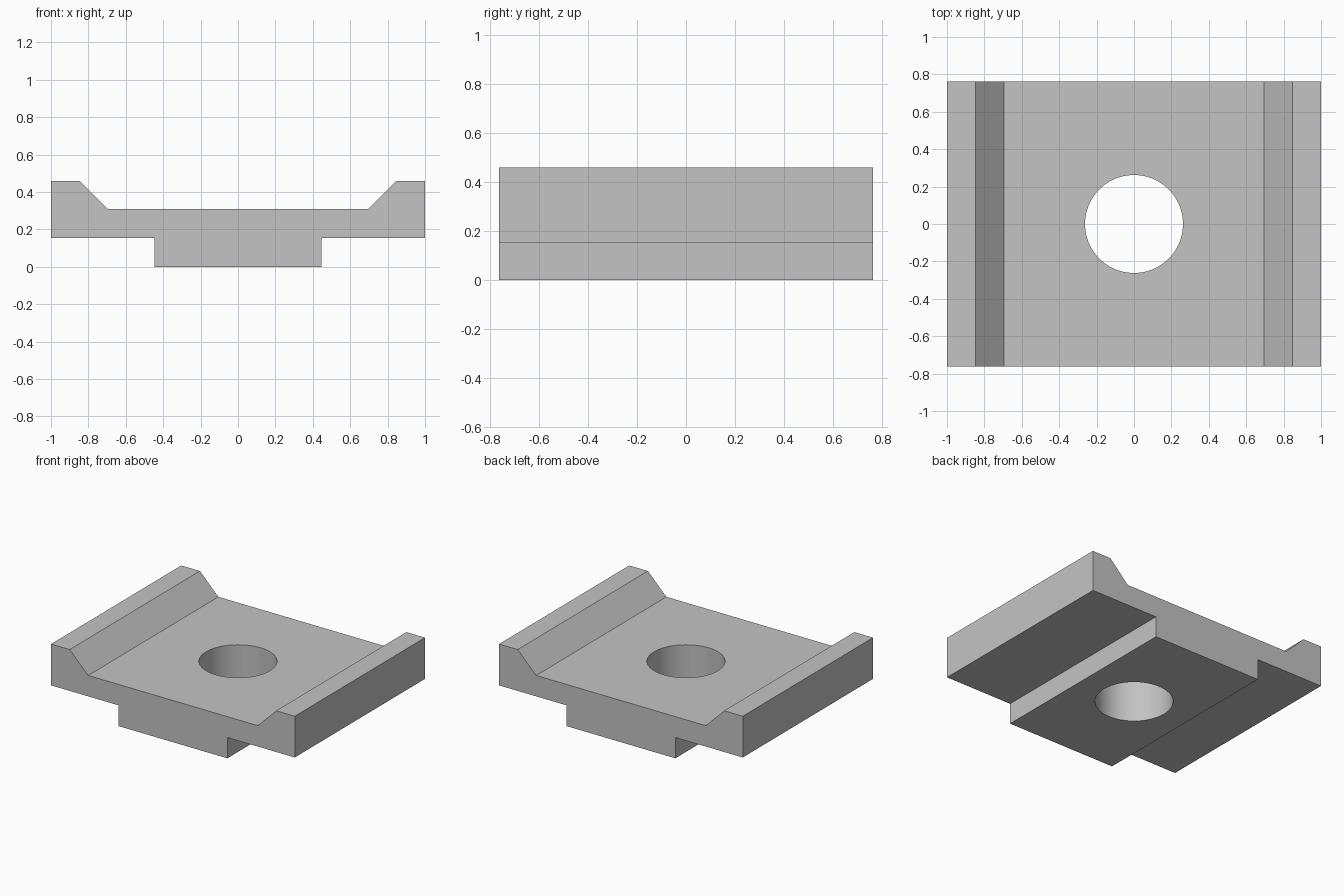
import bpy
import bmesh
import math
from mathutils import Vector

cube = bpy.data.objects.get("Cube")
if cube:
    bpy.data.objects.remove(cube, do_unlink=True)

HALF_DEPTH = 0.763
HOLE_RADIUS = 0.262

# Plain grey metal
grey = bpy.data.materials.new("grey_metal")
grey.use_nodes = True
colour = (0.55, 0.55, 0.55, 1)
grey.diffuse_color = colour
grey.node_tree.nodes["Principled BSDF"].inputs["Base Color"].default_value = colour


def add_object(name, bm):
    bmesh.ops.recalc_face_normals(bm, faces=bm.faces)
    mesh = bpy.data.meshes.new(name)
    bm.to_mesh(mesh)
    bm.free()
    mesh.materials.append(grey)
    obj = bpy.data.objects.new(name, mesh)
    bpy.context.collection.objects.link(obj)
    return obj


# Slotted plate: half profile mirrored across x, then extruded along y
half = [(0.447, 0), (0.447, 0.154), (1, 0.154), (1, 0.46), (0.847, 0.46), (0.695, 0.309)]
profile = half + [(-x, z) for x, z in reversed(half)]
bm = bmesh.new()
face = bm.faces.new([bm.verts.new((x, -HALF_DEPTH, z)) for x, z in profile])
ext = bmesh.ops.extrude_face_region(bm, geom=[face])
back = [g for g in ext["geom"] if isinstance(g, bmesh.types.BMVert)]
bmesh.ops.translate(bm, verts=back, vec=Vector((0, 2 * HALF_DEPTH, 0)))
plate = add_object("slotted_plate", bm)

# Round through hole
bm = bmesh.new()
bmesh.ops.create_cone(bm, cap_ends=True, segments=96, radius1=HOLE_RADIUS,
                      radius2=HOLE_RADIUS, depth=2)
cutter = add_object("hole_cutter", bm)
cutter.hide_render = True

bpy.ops.object.select_all(action="DESELECT")
bpy.context.view_layer.objects.active = plate
plate.select_set(True)
hole = plate.modifiers.new("hole", "BOOLEAN")
hole.operation = "DIFFERENCE"
hole.solver = "EXACT"
hole.object = cutter
bpy.ops.object.modifier_apply(modifier=hole.name)
bpy.data.objects.remove(cutter, do_unlink=True)

# Smooth bore wall, crisp plate edges
bpy.ops.object.shade_smooth_by_angle(angle=math.radians(30))
